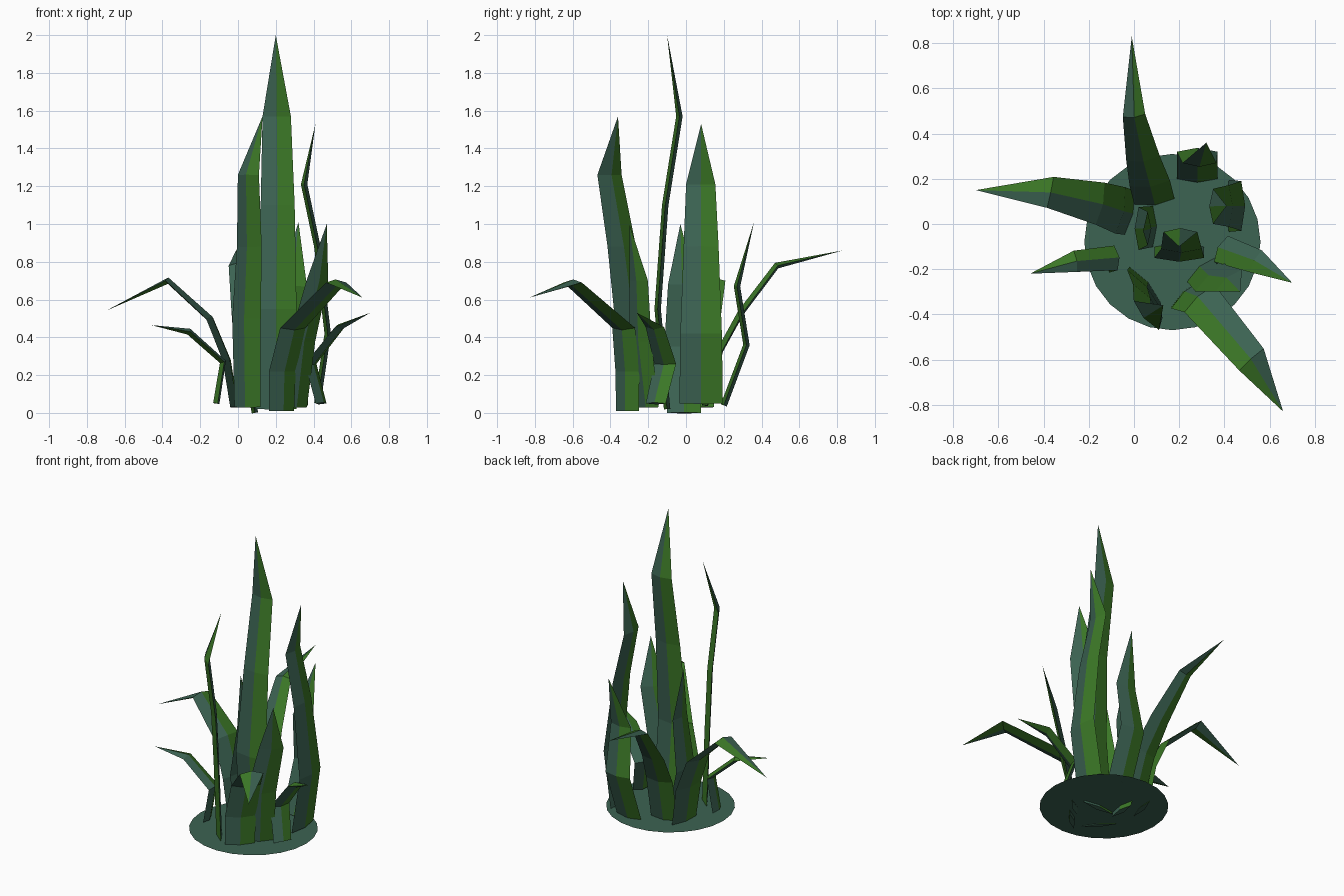
import bpy, math
from mathutils import Vector

if "Cube" in bpy.data.objects:
    bpy.data.objects.remove(bpy.data.objects["Cube"])


def material(name, rgb):
    m = bpy.data.materials.new(name)
    m.diffuse_color = (*rgb, 1)
    m.use_nodes = True
    m.node_tree.nodes["Principled BSDF"].inputs["Base Color"].default_value = m.diffuse_color
    return m


teal = material("teal_green", (0.045, 0.125, 0.085))
green = material("leaf_green", (0.045, 0.19, 0.02))
THICK = 0.017


def blade(name, heading, widths, *path):
    """Folded leaf: a flat diamond section swept along path, ending in a point."""
    pts = [Vector(p) for p in path]
    a = math.radians(heading)
    right = Vector((-math.sin(a), math.cos(a), 0))
    verts, faces, mats = [], [], []
    for i, w in enumerate(widths):
        t = (pts[i + 1] - pts[max(i - 1, 0)]).normalized()
        n = right.cross(t).normalized() * THICK
        side = right * w / 2
        verts += [pts[i] - side, pts[i] + n, pts[i] + side, pts[i] - n]
    verts.append(pts[-1])
    rows = len(widths)
    for r in range(rows):
        for k in range(4):
            b, c = r * 4 + k, r * 4 + (k + 1) % 4
            faces.append((b, c, c + 4, b + 4) if r < rows - 1 else (b, c, rows * 4))
            mats.append(k % 2)          # halves alternate teal and green
    faces.append((3, 2, 1, 0))
    mats.append(0)
    me = bpy.data.meshes.new(name)
    me.from_pydata(verts, [], faces)
    me.materials.append(teal)
    me.materials.append(green)
    me.polygons.foreach_set("material_index", mats)
    me.update()
    ob = bpy.data.objects.new(name, me)
    bpy.context.collection.objects.link(ob)
    return ob


# Flat ground disc
bpy.ops.mesh.primitive_circle_add(vertices=24, radius=0.39, fill_type='NGON',
                                  location=(0.17, -0.08, 0.035))
disc = bpy.context.object
disc.name = "base_disc"
disc.data.materials.append(teal)

# Tall upright blades
blade("tall_blade", -90, (.22, .22, .18, .15),
      (.20, -.10, .02), (.20, -.15, .55), (.21, -.11, 1.1), (.205, -.035, 1.57), (.20, -.10, 2.0))
blade("right_blade", 0, (.23, .22, .185, .155),
      (.42, .08, .05), (.475, .08, .42), (.42, .08, .88), (.35, .078, 1.21), (.41, .08, 1.53))
blade("front_left_blade", -139, (.21, .23, .20, .17),
      (.05, -.27, .03), (.045, -.29, .5), (.06, -.34, .88), (.055, -.405, 1.26), (.13, -.36, 1.57))

# Medium upright blades
blade("back_blade", 90, (.18, .18, .15),
      (.28, .20, .04), (.28, .32, .36), (.29, .27, .67), (.32, .36, 1.01))
blade("front_right_blade", -50, (.17, .18, .15),
      (.30, -.20, .03), (.34, -.24, .38), (.42, -.25, .70), (.47, -.30, 1.0))
blade("left_blade", 180, (.18, .19, .15),
      (.09, -.01, .0), (.02, -.02, .35), (.06, -.02, .68), (.04, -.03, 1.0))

# Drooping outer blades
blade("front_droop", -48, (.18, .19, .18, .145),
      (.23, -.31, .01), (.235, -.31, .22), (.29, -.33, .45), (.52, -.60, .69), (.66, -.83, .61))
blade("right_droop", -28, (.12, .13, .11),
      (.44, -.16, .05), (.385, -.11, .26), (.54, -.165, .455), (.70, -.26, .53))
blade("back_droop", 98, (.18, .18, .15, .10),
      (.09, .10, .04), (.07, .18, .33), (.04, .29, .53), (.0, .48, .78), (-.01, .83, .86))
blade("left_droop", 168, (.20, .21, .19, .14),
      (-.02, .05, .03), (-.06, .06, .28), (-.15, .09, .50), (-.37, .14, .70), (-.70, .15, .54))
blade("small_left_droop", 188, (.11, .11, .095),
      (-.115, -.16, .05), (-.08, -.15, .27), (-.26, -.165, .43), (-.46, -.22, .465))
